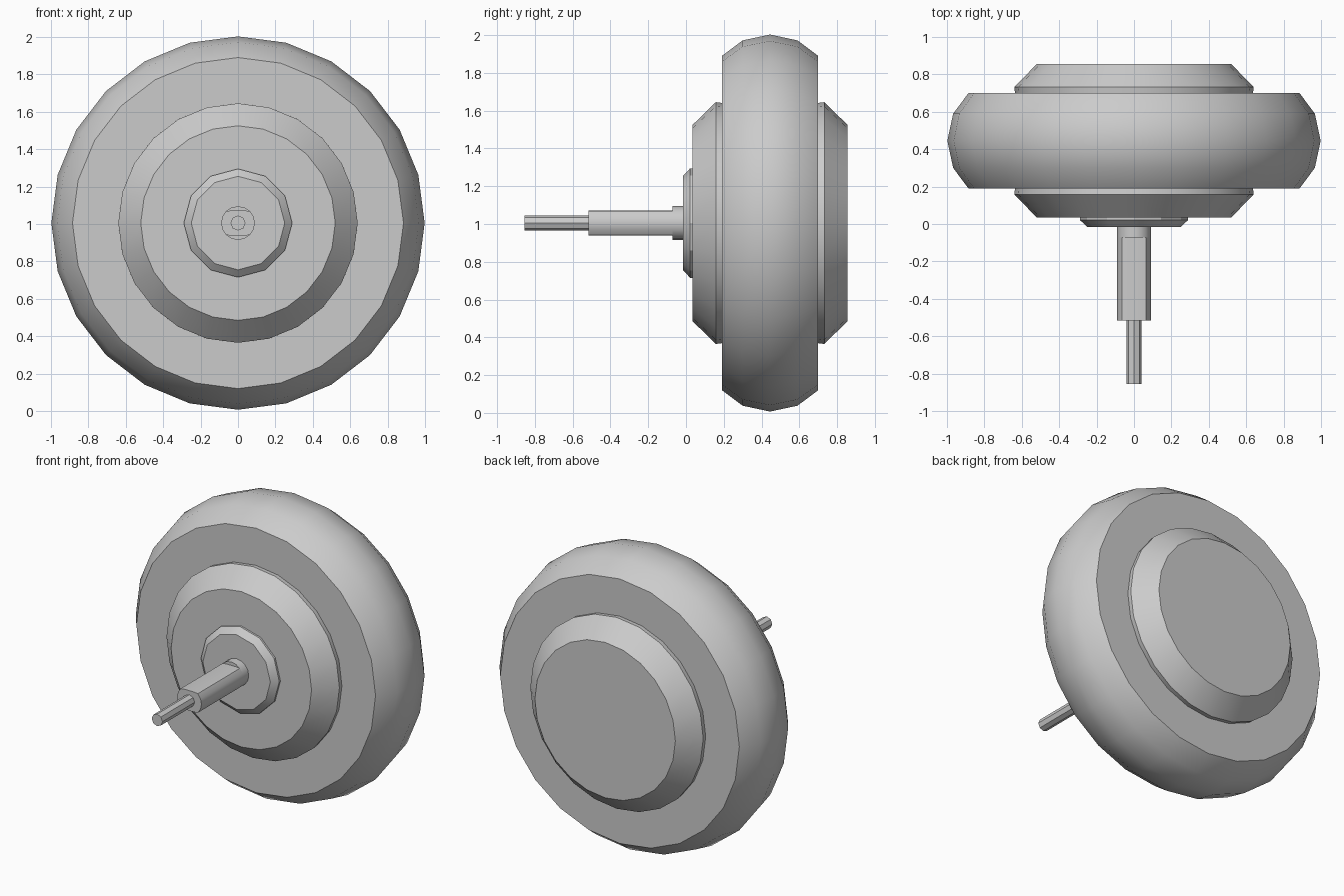
import bpy, bmesh, math

cube = bpy.data.objects.get("Cube")
if cube:
    bpy.data.objects.remove(cube)

# Single grey finish
grey = bpy.data.materials.new("plain_grey")
grey.use_nodes = True
GREY = (0.6, 0.6, 0.6, 1)
grey.diffuse_color = GREY
grey.node_tree.nodes["Principled BSDF"].inputs["Base Color"].default_value = GREY

AXLE_Z = 1.005


def turned(name, profile, sides, flat=None, smooth=29):
    """Turn (y, radius) pairs about the axle; flat limits the height of a ring."""
    bm = bmesh.new()
    rings = []
    for y, r in profile:
        ring = []
        for i in range(sides):
            a = math.tau * i / sides
            h = r * math.sin(a)
            if flat:
                h = max(-flat, min(flat, h))
            ring.append(bm.verts.new((r * math.cos(a), y, AXLE_Z + h)))
        rings.append(ring)
    for lower, upper in zip(rings, rings[1:]):
        for i in range(sides):
            j = (i + 1) % sides
            bm.faces.new((lower[i], lower[j], upper[j], upper[i]))
    bm.faces.new(rings[0])
    bm.faces.new(rings[-1])
    bmesh.ops.recalc_face_normals(bm, faces=bm.faces)
    mesh = bpy.data.meshes.new(name)
    bm.to_mesh(mesh)
    bm.free()
    mesh.materials.append(grey)
    obj = bpy.data.objects.new(name, mesh)
    bpy.context.collection.objects.link(obj)
    bpy.ops.object.select_all(action='DESELECT')
    obj.select_set(True)
    bpy.context.view_layer.objects.active = obj
    bpy.ops.object.shade_smooth_by_angle(angle=math.radians(smooth))
    return obj


# Rounded tyre with flat side walls
turned("tyre", [(0.19, 0.885), (0.30, 0.967), (0.445, 0.998),
                (0.59, 0.967), (0.70, 0.885)], 24)

# Chamfered hub covers on both sides
turned("front_hub", [(0.035, 0.52), (0.158, 0.64), (0.20, 0.635)], 24)
turned("back_hub", [(0.69, 0.635), (0.732, 0.64), (0.855, 0.52)], 24)

# Faceted flange at the root of the axle
turned("axle_flange", [(-0.015, 0.25), (0.022, 0.29), (0.04, 0.29)], 12)

# Axle: round collar, shaft with two flats, thin end pin
turned("axle_collar", [(-0.072, 0.09), (-0.01, 0.09)], 16)
turned("axle_shaft", [(-0.515, 0.09), (-0.07, 0.09)], 16, flat=0.067)
turned("axle_pin", [(-0.855, 0.04), (-0.51, 0.04)], 8)
